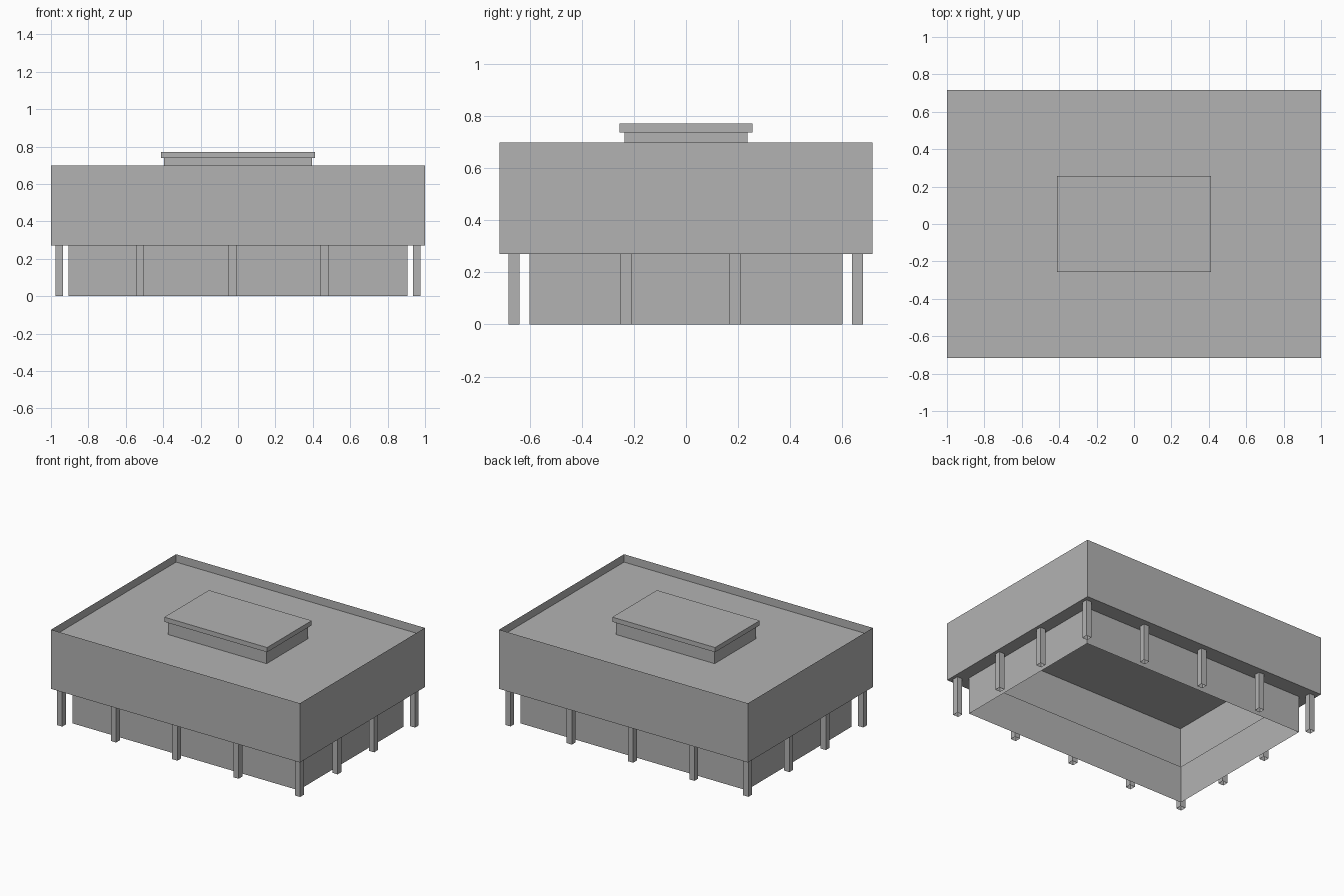
import bpy
import bmesh

cube = bpy.data.objects.get("Cube")
if cube:
    bpy.data.objects.remove(cube, do_unlink=True)

# One plain grey for the whole building
GREY = (0.45, 0.45, 0.45, 1.0)
grey = bpy.data.materials.new("plain grey")
grey.use_nodes = True
grey.diffuse_color = GREY
grey.node_tree.nodes["Principled BSDF"].inputs["Base Color"].default_value = GREY

# Key levels
SOFFIT, ROOF, PARAPET = 0.27, 0.643, 0.70
CAP_BOTTOM, CAP_TOP = 0.738, 0.772


def ring(bm, hx, hy, z, cx=0, cy=0):
    """Counter-clockwise rectangle of vertices."""
    return [bm.verts.new((cx + sx * hx, cy + sy * hy, z))
            for sx, sy in ((-1, -1), (1, -1), (1, 1), (-1, 1))]


def bridge(bm, low, high):
    """Band of four faces between two rectangles."""
    for i in range(4):
        j = (i + 1) % 4
        bm.faces.new((low[i], low[j], high[j], high[i]))


def finish(name, bm):
    mesh = bpy.data.meshes.new(name)
    bm.to_mesh(mesh)
    bm.free()
    mesh.materials.append(grey)
    obj = bpy.data.objects.new(name, mesh)
    bpy.context.collection.objects.link(obj)
    return obj


# Ground floor walls, thin soffit, upper walls and parapet as one open shell
bm = bmesh.new()
rings = [ring(bm, 0.907, 0.602, 0), ring(bm, 0.907, 0.602, SOFFIT),
         ring(bm, 1, 0.717, SOFFIT), ring(bm, 1, 0.717, ROOF)]
for low, high in zip(rings, rings[1:]):
    bridge(bm, low, high)
bm.faces.new(rings[-1])
finish("building_shell", bm)

bm = bmesh.new()
bridge(bm, ring(bm, 1, 0.717, ROOF), ring(bm, 1, 0.717, PARAPET))
finish("parapet", bm)

# Rooftop housing with an overhanging lid
bm = bmesh.new()
rings = [ring(bm, 0.396, 0.237, ROOF), ring(bm, 0.396, 0.237, CAP_BOTTOM),
         ring(bm, 0.413, 0.256, CAP_BOTTOM), ring(bm, 0.413, 0.256, CAP_TOP)]
for low, high in zip(rings, rings[1:]):
    bridge(bm, low, high)
bm.faces.new(rings[-1])
finish("rooftop_housing", bm)

# Hollow square columns around the perimeter
column_xs = (-0.956, -0.523, -0.03, 0.462, 0.956)
column_ys = (-0.661, -0.231, 0.188, 0.658)
for ix, x in enumerate(column_xs):
    for iy, y in enumerate(column_ys):
        if ix in (0, len(column_xs) - 1) or iy in (0, len(column_ys) - 1):
            bm = bmesh.new()
            bridge(bm, ring(bm, 0.021, 0.021, 0, x, y),
                   ring(bm, 0.021, 0.021, SOFFIT, x, y))
            finish(f"column_{ix + 1}_{iy + 1}", bm)
